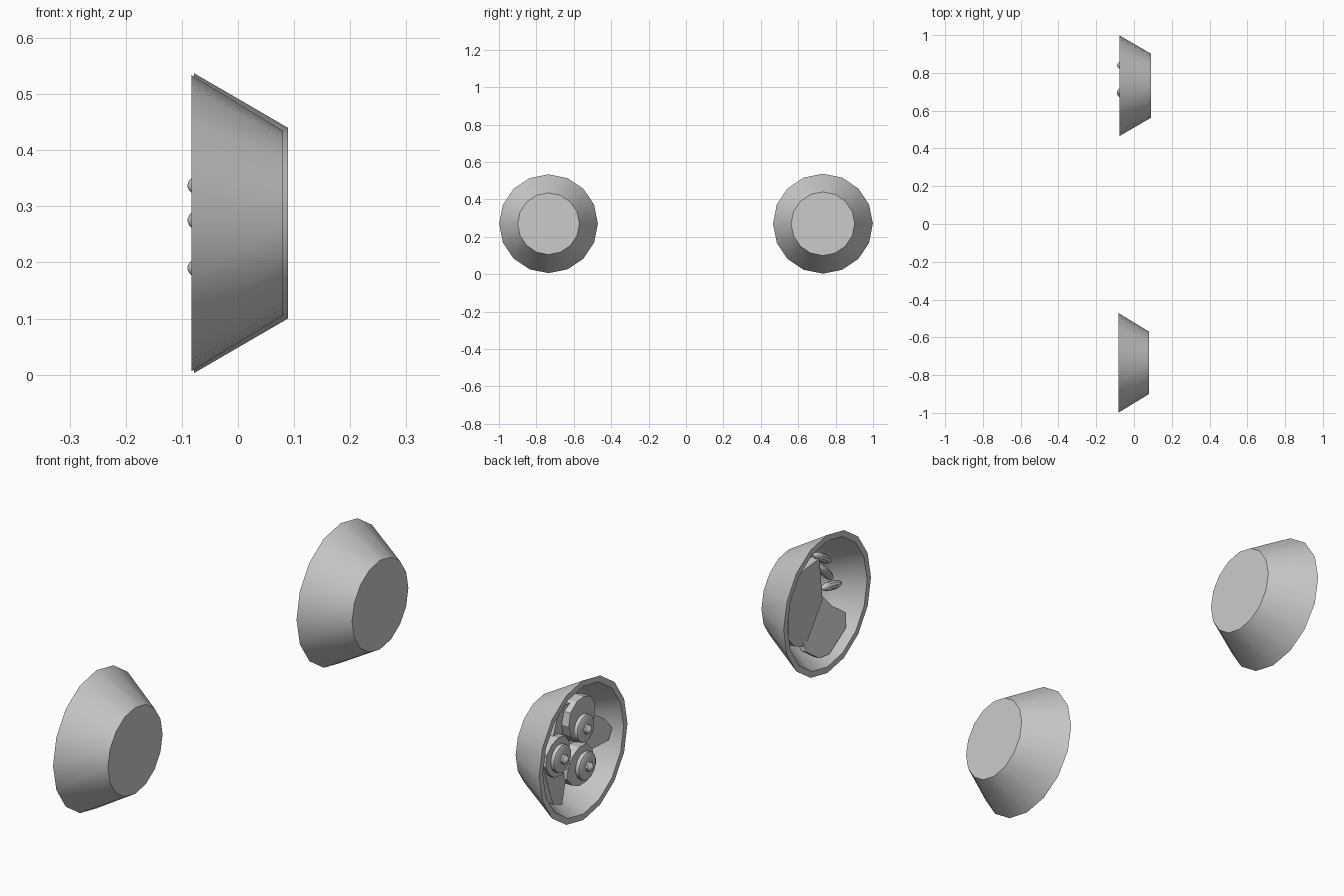
import bpy, bmesh
from math import sin, cos, pi, radians
from mathutils import Vector

if "Cube" in bpy.data.objects:
    bpy.data.objects.remove(bpy.data.objects["Cube"])


def finish(name, bm, smooth=False):
    bmesh.ops.recalc_face_normals(bm, faces=bm.faces)
    me = bpy.data.meshes.new(name)
    bm.to_mesh(me)
    bm.free()
    ob = bpy.data.objects.new(name, me)
    bpy.context.collection.objects.link(ob)
    if smooth:
        bpy.ops.object.select_all(action='DESELECT')
        ob.select_set(True)
        bpy.context.view_layer.objects.active = ob
        bpy.ops.object.shade_smooth_by_angle(angle=radians(35))
    return ob


def lathe(name, profile, y, z, sides=16, smooth=True):
    """Turn (x, radius) points around an axis along x; cap both ends."""
    bm = bmesh.new()
    rings = [[bm.verts.new((x, y + r * sin(2 * pi * i / sides), z + r * cos(2 * pi * i / sides)))
              for i in range(sides)] for x, r in profile]
    for a, b in zip(rings, rings[1:]):
        for i in range(sides):
            j = (i + 1) % sides
            bm.faces.new((a[i], a[j], b[j], b[i]))
    bm.faces.new(rings[0])
    bm.faces.new(rings[-1])
    return finish(name, bm, smooth)


def slab(name, pts, thick=0.022):
    """Thick flat piece from an outline of (x, y, z) points."""
    bm = bmesh.new()
    front = [bm.verts.new(p) for p in pts]
    back = [bm.verts.new((p[0] + thick, p[1], p[2])) for p in pts]
    bm.faces.new(front)
    bm.faces.new(back)
    n = len(pts)
    for i in range(n):
        j = (i + 1) % n
        bm.faces.new((front[i], front[j], back[j], back[i]))
    return finish(name, bm)


def bean(name, centre, direction, length=0.12, radius=0.017):
    bm = bmesh.new()
    bmesh.ops.create_uvsphere(bm, u_segments=10, v_segments=8, radius=1)
    rot = Vector((0, 0, 1)).rotation_difference(Vector(direction)).to_matrix()
    for v in bm.verts:
        c = v.co
        v.co = rot @ Vector((c.x * radius, c.y * radius, c.z * length / 2)) + Vector(centre)
    return finish(name, bm, True)


# Two bowls lying on their side, openings towards -x
def bowl(name, y, z, x0, x1, r0, r1):
    lathe(name, [(x1 - 0.022, r1 - 0.035), (x1 - 0.03, r1 - 0.012), (x1 - 0.06, r1 + 0.012),
                 (x1 - 0.10, r1 + 0.038), (x0, r0 - 0.023), (x0, r0), (x1, r1)], y, z)


bowl("bowl_front", -0.735, 0.27, -0.083, 0.080, 0.264, 0.165)
bowl("bowl_back", 0.732, 0.27, -0.078, 0.089, 0.267, 0.170)

# Back bowl: three round slices, each with a raised middle and a small knob
slices = [  # knob y, z, slice y, z, slice half width, half height
    (0.70, 0.337, 0.702, 0.372, 0.080, 0.085),
    (0.84, 0.275, 0.846, 0.280, 0.074, 0.076),
    (0.69, 0.190, 0.708, 0.194, 0.082, 0.076)]
for k, (ky, kz, sy, sz, w, h) in enumerate(slices):
    outline = []
    for i in range(11):
        a = 2 * pi * i / 11 + k
        q = 1 + 0.05 * sin(3 * a + k)
        outline.append((-0.052, sy + w * q * cos(a), sz + h * q * sin(a)))
    slab(f"slice_{k + 1}", outline, 0.042)
    lathe(f"slice_middle_{k + 1}", [(-0.045, 0.052), (-0.066, 0.052), (-0.070, 0.045)], ky, kz, 14)
    lathe(f"slice_knob_{k + 1}", [(-0.065, 0.018), (-0.078, 0.018), (-0.087, 0.009), (-0.090, 0.002)],
          ky, kz, 8)

# Back bowl: leaves tucked behind the slices
slab("leaf_right", [(-0.03, 0.598, 0.342), (-0.045, 0.556, 0.315), (-0.045, 0.510, 0.262),
                    (-0.045, 0.532, 0.223), (-0.03, 0.620, 0.215), (0.0, 0.70, 0.28)])
slab("leaf_lower", [(-0.04, 0.912, 0.242), (-0.02, 0.80, 0.25), (-0.04, 0.783, 0.173),
                    (-0.045, 0.813, 0.082), (-0.045, 0.868, 0.106)])
slab("leaf_upper", [(-0.03, 0.85, 0.34), (-0.03, 0.82, 0.42), (-0.03, 0.786, 0.45),
                    (-0.03, 0.738, 0.44), (-0.01, 0.726, 0.33)])

# Front bowl: two large flat pieces
slab("large_piece", [(-0.04, -0.585, 0.394), (-0.04, -0.659, 0.419), (-0.04, -0.749, 0.427),
                     (-0.04, -0.767, 0.261), (-0.04, -0.665, 0.123), (-0.04, -0.599, 0.148),
                     (-0.04, -0.563, 0.188), (-0.04, -0.56, 0.30)], 0.03)
slab("small_piece", [(0.0, -0.70, 0.30), (-0.02, -0.765, 0.29), (-0.045, -0.82, 0.22),
                     (-0.055, -0.888, 0.172), (-0.06, -0.882, 0.118), (-0.06, -0.78, 0.055),
                     (-0.06, -0.72, 0.062), (-0.055, -0.65, 0.11), (-0.01, -0.65, 0.22)], 0.025)

# Front bowl: loose beans
bean("bean_1", (-0.03, -0.781, 0.415), (0, -0.12, -0.075))
bean("bean_2", (-0.025, -0.805, 0.350), (0, -0.09, -0.09))
bean("bean_3", (-0.035, -0.829, 0.292), (0, -0.108, -0.022))
